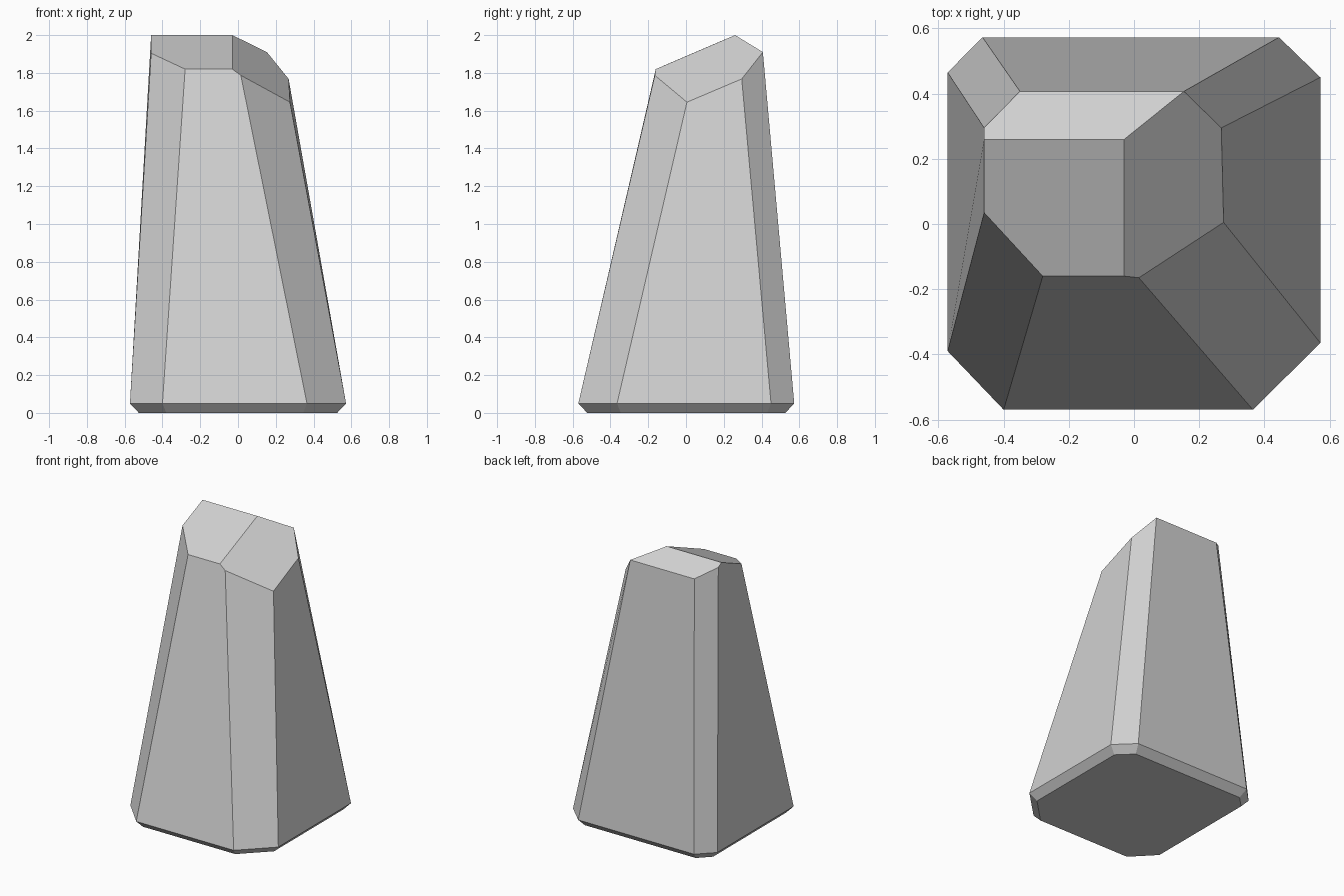
import bpy
import bmesh

# Remove the default cube
cube = bpy.data.objects.get("Cube")
if cube:
    bpy.data.objects.remove(cube, do_unlink=True)

# Stone material
stone = bpy.data.materials.new("light_grey_stone")
stone.use_nodes = True
grey = (0.64, 0.64, 0.64, 1.0)
stone.diffuse_color = grey
stone.node_tree.nodes["Principled BSDF"].inputs["Base Color"].default_value = grey

# Outlines run counterclockwise from the front right corner of the pillar
RIM_Z = 0.05
rim_outline = [(-0.40, -0.57), (0.365, -0.57), (0.572, -0.365), (0.572, 0.45),
               (0.445, 0.573), (-0.465, 0.573), (-0.572, 0.465), (-0.572, -0.39)]
shoulder_points = [(-0.28, -0.16, 1.82), (0.015, -0.165, 1.787), (0.275, 0.005, 1.645),
                   (0.268, 0.295, 1.768), (0.153, 0.407, 1.91), (-0.35, 0.407, 1.91),
                   (-0.46, 0.295, 1.978), (-0.46, 0.035, 1.904)]

bm = bmesh.new()
rim = [bm.verts.new((x, y, RIM_Z)) for x, y in rim_outline]
shoulder = [bm.verts.new(p) for p in shoulder_points]
a, b, c, d, e, f, g, h = shoulder

# Ridge where the three sloping top facets meet
peak_right = bm.verts.new((-0.46, 0.26, 2.0))
peak_left = bm.verts.new((-0.03, 0.26, 2.0))
ridge_front = bm.verts.new((-0.03, -0.16, 1.82))

# Tapering sides; the front and right sides also take in a ridge point
extra = {0: [ridge_front], 6: [peak_right]}
for i in range(len(rim)):
    j = (i + 1) % len(rim)
    bm.faces.new([rim[i], rim[j], shoulder[j]] + extra.get(i, []) + [shoulder[i]])

# Top facets: front, left and back
bm.faces.new([a, ridge_front, peak_left, peak_right, h])
bm.faces.new([ridge_front, b, c, d, e, peak_left])
bm.faces.new([peak_right, peak_left, e, f, g])

# Base with a narrow bevel down to the ground
base = bm.faces.new(rim[::-1])
bm.normal_update()
bmesh.ops.inset_region(bm, faces=[base], thickness=0.047, use_even_offset=True)
for v in base.verts:
    v.co.z = 0.0

bmesh.ops.recalc_face_normals(bm, faces=bm.faces)
mesh = bpy.data.meshes.new("stone_pillar")
bm.to_mesh(mesh)
bm.free()
mesh.materials.append(stone)
pillar = bpy.data.objects.new("stone_pillar", mesh)
bpy.context.collection.objects.link(pillar)
